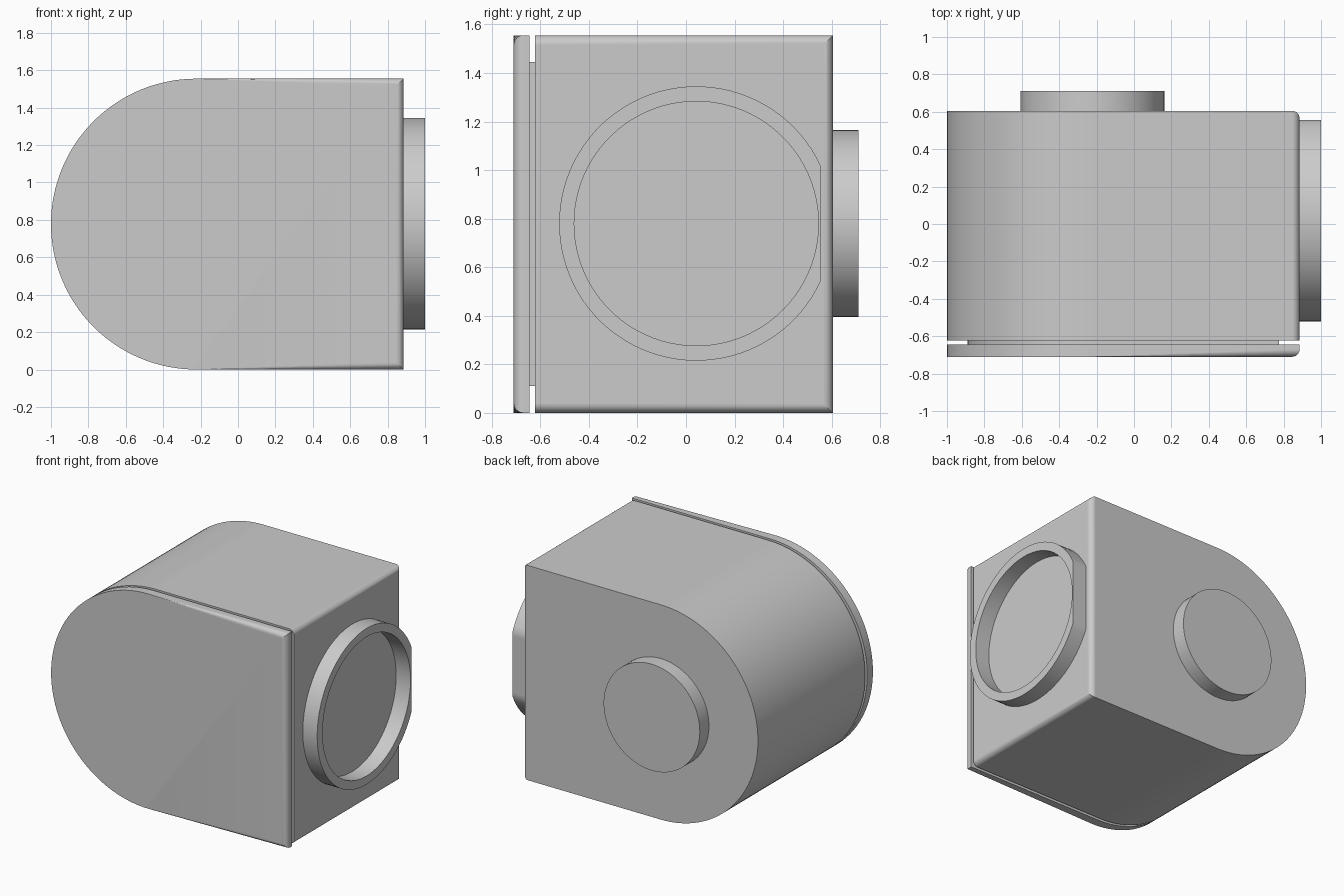
import bpy, bmesh, math

if "Cube" in bpy.data.objects:
    bpy.data.objects.remove(bpy.data.objects["Cube"])

GREY = bpy.data.materials.new("light grey")
GREY.diffuse_color = (0.6, 0.6, 0.6, 1)
GREY.use_nodes = True
GREY.node_tree.nodes["Principled BSDF"].inputs["Base Color"].default_value = GREY.diffuse_color
CX, CZ, R, RIGHT = -0.2225, 0.7775, 0.7775, 0.885   # arc centre, arc radius, flat side


def finish(bm, name):
    bmesh.ops.recalc_face_normals(bm, faces=bm.faces[:])
    me = bpy.data.meshes.new(name)
    bm.to_mesh(me)
    bm.free()
    me.materials.append(GREY)
    ob = bpy.data.objects.new(name, me)
    bpy.context.collection.objects.link(ob)
    bpy.ops.object.select_all(action='DESELECT')
    ob.select_set(True)
    bpy.context.view_layer.objects.active = ob
    bpy.ops.object.shade_smooth_by_angle(angle=math.radians(30))
    wn = ob.modifiers.new("weighted normals", 'WEIGHTED_NORMAL')
    wn.keep_sharp = True
    return ob


def extrude(points, y0, y1):
    """Closed (x, z) outline extruded along y."""
    bm = bmesh.new()
    a = [bm.verts.new((x, y0, z)) for x, z in points]
    b = [bm.verts.new((x, y1, z)) for x, z in points]
    bm.faces.new(a)
    bm.faces.new(b[::-1])
    n = len(points)
    for i in range(n):
        j = (i + 1) % n
        bm.faces.new((a[i], b[i], b[j], a[j]))
    return bm


def d_outline(inset=0.0, steps=64):
    r = R - inset
    pts = [(RIGHT - inset, CZ - r), (RIGHT - inset, CZ + r)]
    for i in range(steps + 1):
        t = math.pi / 2 + math.pi * i / steps
        pts.append((CX + r * math.cos(t), CZ + r * math.sin(t)))
    return pts


def round_edges(bm, rule, size=0.04):
    edges = [e for e in bm.edges if all(rule(v.co) for v in e.verts)]
    bmesh.ops.bevel(bm, geom=edges, offset=size, segments=6, profile=0.5,
                    affect='EDGES', clamp_overlap=False)


# Main housing, flat right side rounded on top, bottom and back edges
F, B = -0.622, 0.605
bm = extrude(d_outline(), F, B)
edges = [e for e in bm.edges
         if all(v.co.x > RIGHT - 1e-4 for v in e.verts)
         and not all(v.co.y < F + 1e-4 for v in e.verts)]
bmesh.ops.bevel(bm, geom=edges, offset=0.04, segments=6, profile=0.5,
                affect='EDGES', clamp_overlap=False)
finish(bm, "housing")

# Front cover with rounded front rim
bm = extrude(d_outline(), -0.71, -0.645)
round_edges(bm, lambda c: c.y < -0.71 + 1e-4)
finish(bm, "front_cover")

# Recessed spacer in the gap behind the cover
finish(extrude(d_outline(0.11), -0.65, -0.615), "gap_spacer")

# Round boss on the back
N = 96
circle = [(CX + 0.385 * math.cos(2 * math.pi * i / N),
           CZ + 0.003 + 0.385 * math.sin(2 * math.pi * i / N)) for i in range(N)]
finish(extrude(circle, 0.595, 0.71), "back_boss")

# Open collar on the right side, outer wall cut flat toward the back
RO, RI, CY, FLAT = 0.565, 0.503, 0.0425, 0.5125
a0 = math.acos(FLAT / RO)
angles = [a0 + (2 * math.pi - 2 * a0) * i / 80 for i in range(81)]
angles += [-a0 + 2 * a0 * i / 16 for i in range(1, 16)]
bm = bmesh.new()
rings = []
for t in angles:
    c, s = math.cos(t), math.sin(t)
    ro = min(RO, FLAT / c) if c > 0 else RO
    rings.append([bm.verts.new((x, CY + r * c, 0.78 + r * s))
                  for x, r in ((0.875, ro), (1.0, ro), (1.0, RI), (0.875, RI))])
for i, p in enumerate(rings):
    q = rings[(i + 1) % len(rings)]
    for k in range(4):
        m = (k + 1) % 4
        bm.faces.new((p[k], p[m], q[m], q[k]))
finish(bm, "side_collar")
